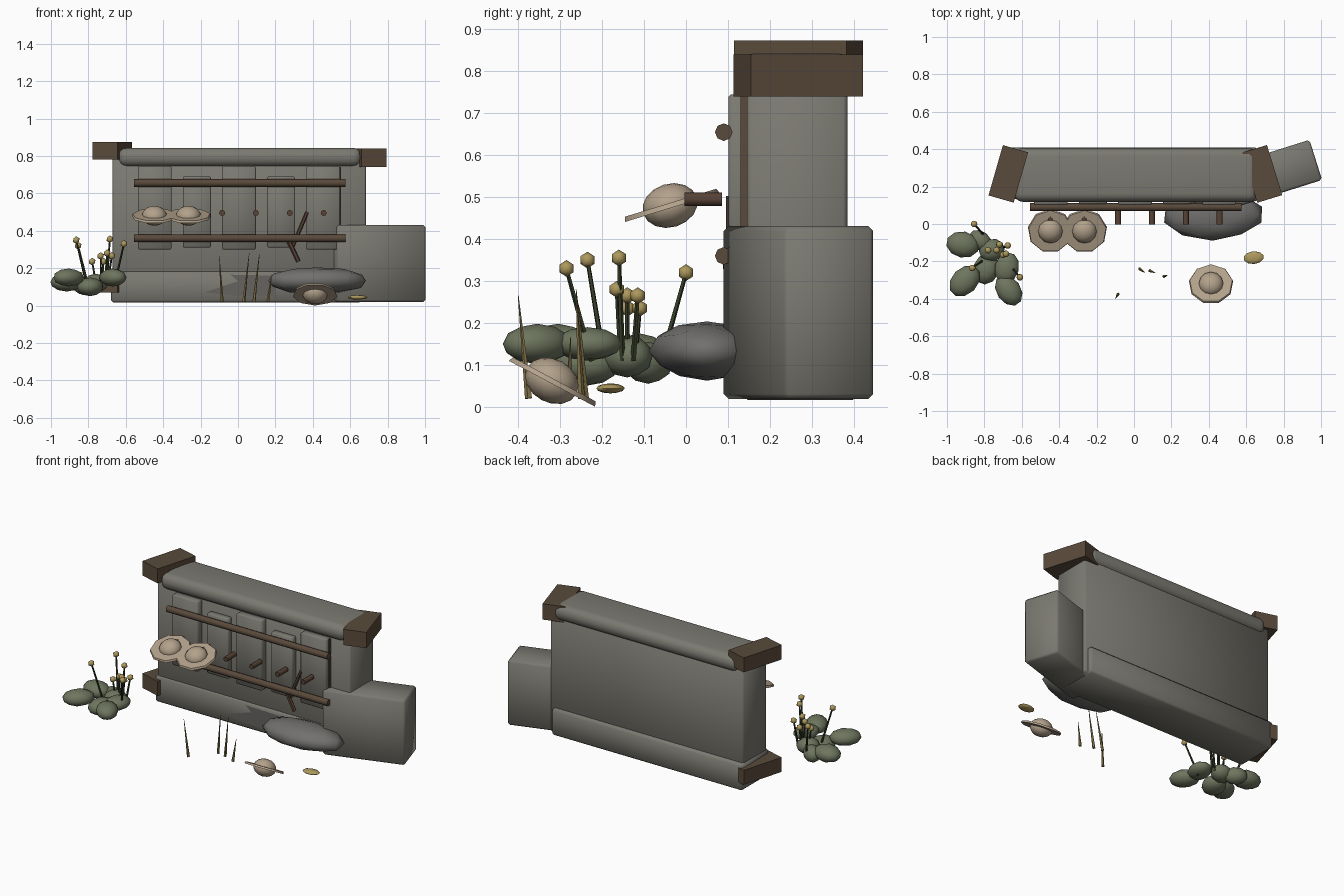
import bpy, bmesh, math, random
from mathutils import Vector, Matrix

random.seed(4)
old = bpy.data.objects.get("Cube")
if old:
    bpy.data.objects.remove(old, do_unlink=True)


def material(name, r, g, b):
    m = bpy.data.materials.new(name)
    m.use_nodes = True
    m.diffuse_color = (r, g, b, 1)
    m.node_tree.nodes["Principled BSDF"].inputs["Base Color"].default_value = (r, g, b, 1)
    return m


STONE = material("grey stone", .197, .192, .165)
ROCK = material("boulder grey", .165, .162, .155)
STAIN = material("damp stone", .13, .127, .115)
TIMBER = material("dark timber", .10, .068, .043)
PEG = material("peg wood", .095, .055, .036)
STRAW = material("pale straw", .45, .36, .26)
LEAF = material("dusty green", .155, .178, .112)
STEM = material("stem green", .035, .045, .02)
BLOOM = material("mustard yellow", .42, .32, .11)
REED = material("dry reed", .24, .18, .07)


def finish(bm, name, mat, matrix=None, smooth=True):
    if matrix is not None:
        bm.transform(matrix)
    bmesh.ops.recalc_face_normals(bm, faces=bm.faces)
    me = bpy.data.meshes.new(name)
    bm.to_mesh(me)
    bm.free()
    me.materials.append(mat)
    ob = bpy.data.objects.new(name, me)
    bpy.context.collection.objects.link(ob)
    if smooth:
        bpy.ops.object.select_all(action='DESELECT')
        ob.select_set(True)
        bpy.context.view_layer.objects.active = ob
        bpy.ops.object.shade_smooth_by_angle(angle=math.radians(50))
    return ob


def box(name, mat, center, size, turn=0, bevel=0, segments=1):
    bm = bmesh.new()
    bmesh.ops.create_cube(bm, size=1, matrix=Matrix.Diagonal((*size, 1)))
    if bevel:
        bmesh.ops.bevel(bm, geom=bm.edges[:], offset=bevel, segments=segments,
                        profile=.5, affect='EDGES')
    place = Matrix.Translation(center) @ Matrix.Rotation(math.radians(turn), 4, 'Z')
    return finish(bm, name, mat, place, smooth=bevel > 0)


def rod(name, mat, start, end, r1, r2=None, sides=8):
    a, b = Vector(start), Vector(end)
    bm = bmesh.new()
    bmesh.ops.create_cone(bm, cap_ends=True, segments=sides, radius1=r1,
                          radius2=r1 if r2 is None else r2, depth=(b - a).length)
    turn = (b - a).to_track_quat('Z', 'Y').to_matrix().to_4x4()
    return finish(bm, name, mat, Matrix.Translation((a + b) / 2) @ turn)


def blob(name, mat, center, radii, turn=0, detail=2, jitter=0):
    bm = bmesh.new()
    bmesh.ops.create_icosphere(bm, subdivisions=detail, radius=1)
    for v in bm.verts:
        v.co *= 1 + random.uniform(-jitter, jitter)
    place = (Matrix.Translation(center) @ Matrix.Rotation(math.radians(turn), 4, 'Z')
             @ Matrix.Diagonal((*radii, 1)))
    return finish(bm, name, mat, place)


# Wall, footing, rounded coping and end block
box("wall", STONE, (.007, .265, .41), (1.355, .24, .78), bevel=.01)
box("footing", STONE, (-.01, .272, .1), (1.34, .274, .168), bevel=.012)
box("coping", STONE, (.01, .262, .793), (1.3, .287, .1), bevel=.045, segments=4)
box("end_block", STONE, (.735, .268, .225), (.497, .225, .412), turn=17.5, bevel=.012)

# Timber corner clamps
box("upper_left_clamp", TIMBER, (-.672, .268, .828), (.14, .28, .092), turn=-16)
box("lower_left_clamp", TIMBER, (-.672, .268, .115), (.14, .28, .092), turn=-16)
box("right_clamp", TIMBER, (.685, .268, .79), (.14, .28, .1), turn=17)

# Upright slabs, alternately tall and short, with a thin strip on the last one
for i in range(5):
    tall = i % 2 == 0
    top, low = (.745, .30) if tall else (.69, .31)
    box(f"slab_{i + 1}", STONE, (-.445 + .225 * i, .128, (top + low) / 2),
        (.18 if tall else .15, .054 if tall else .044, top - low), bevel=.006)
box("slab_strip", TIMBER, (.547, .138, .53), (.006, .015, .42))

# Rails and pegs
for name, z in (("upper_rail", .655), ("lower_rail", .36)):
    rod(name, TIMBER, (-.555, .09, z), (.575, .09, z), .021)
for i in range(6):
    x = -.447 + .181 * i
    rod(f"peg_{i + 1}", PEG, (x, .086, .495), (x, -.003, .495), .016)
rod("long_stick", PEG, (.37, .105, .5), (.285, .105, .3), .011, sides=6)
rod("short_stick", PEG, (.272, .1, .345), (.323, .105, .235), .013, sides=6)


# Straw hats: round crown through a thin tilted brim
def hat(name, center, tilt, radius):
    place = Matrix.Translation(center) @ Matrix.Rotation(math.radians(tilt), 4, 'X')
    bm = bmesh.new()
    bmesh.ops.create_cone(bm, cap_ends=True, segments=9, radius1=radius,
                          radius2=radius * .96, depth=.012)
    finish(bm, name + "_brim", STRAW, place)
    bm = bmesh.new()
    bmesh.ops.create_uvsphere(bm, u_segments=12, v_segments=8, radius=1)
    finish(bm, name + "_crown", STRAW, place @ Matrix.Diagonal((.067, .067, .052, 1)))


hat("left_hat", (-.447, -.038, .48), 17, .122)
hat("right_hat", (-.265, -.038, .48), 17, .122)
hat("fallen_hat", (.412, -.32, .062), -28, .12)

# Boulder and damp patch at the foot of the wall
blob("boulder", ROCK, (.42, .05, .133), (.27, .135, .072), jitter=.04)
bm = bmesh.new()
patch = [(-.18, .07), (0, .05), (.2, .05), (.2, .16), (-.04, .165), (0, .13)]
bm.faces.new([bm.verts.new((x, .132, z)) for x, z in patch])
finish(bm, "damp_patch", STAIN, smooth=False)

# Leafy mound: position, radii, turn
pads = [
    ((-.915, -.11, .125), (.09, .07, .05), -10),
    ((-.905, -.305, .15), (.095, .07, .048), 45),
    ((-.67, -.355, .15), (.09, .065, .048), -55),
    ((-.68, -.235, .15), (.085, .065, .04), 75),
    ((-.79, -.24, .10), (.085, .07, .05), 70),
    ((-.82, -.09, .105), (.07, .05, .05), -40),
    ((-.76, -.14, .12), (.07, .06, .05), 20),
]
for i, (c, r, t) in enumerate(pads):
    blob(f"leaf_pad_{i + 1}", LEAF, c, r, t)

# Flower heads on thin stems that lean out from the mound
heads = [(-.855, 0, .32), (-.865, -.235, .35), (-.61, -.285, .33), (-.685, -.16, .355),
         (-.78, -.14, .235), (-.735, -.14, .265), (-.7, -.165, .28),
         (-.675, -.115, .265), (-.72, -.11, .235)]
for i, head in enumerate(heads):
    h = Vector(head)
    root = h.lerp(Vector((-.73, -.14, 0)), .42)
    root.z = .11
    rod(f"stem_{i + 1}", STEM, root, h, .007, .005, sides=5)
    blob(f"flower_{i + 1}", BLOOM, h, (.02, .02, .02), detail=1)

# Dry reeds and a dropped leaf
reeds = [((-.085, -.375, .02), (-.1, -.4, .265)), ((.03, -.24, .02), (.06, -.262, .28)),
         ((.085, -.25, .02), (.115, -.262, .28)), ((.16, -.28, .02), (.18, -.275, .165))]
for i, (a, b) in enumerate(reeds):
    rod(f"reed_{i + 1}", REED, a, b, .009, .001, sides=5)
blob("dropped_leaf", BLOOM, (.64, -.18, .044), (.055, .034, .012), 5)
